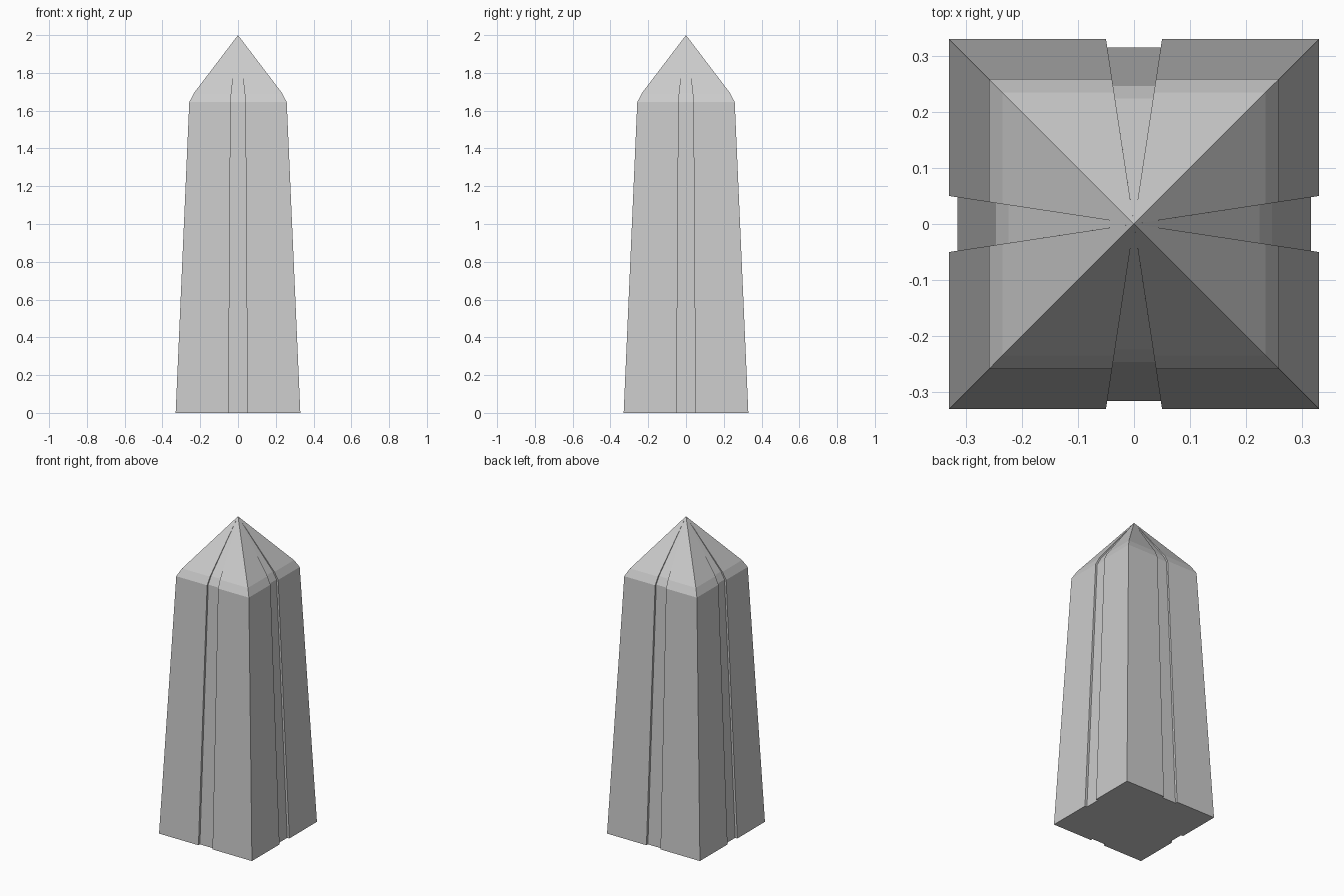
import bpy, bmesh
from mathutils import Matrix

if "Cube" in bpy.data.objects:
    bpy.data.objects.remove(bpy.data.objects["Cube"])

# One side of the square section, with its shallow central groove
HALF, GROOVE, FLOOR = 0.33, 0.05, 0.315
side = [(-HALF, -HALF), (-GROOVE, -HALF), (-GROOVE, -FLOOR),
        (GROOVE, -FLOOR), (GROOVE, -HALF)]

# Taper rings: (height, half width)
rings_spec = [(0.0, 0.33), (1.645, 0.258), (1.692, 0.234)]

# Repeat the side four times around the axis
section = []
for k in range(4):
    for x, y in side:
        for _ in range(k):
            x, y = -y, x
        section.append((x, y))

bm = bmesh.new()
rings = []
for z, half in rings_spec:
    s = half / HALF
    rings.append([bm.verts.new((x * s, y * s, z)) for x, y in section])

# Shaft and shoulder
n = len(section)
for low, high in zip(rings, rings[1:]):
    for i in range(n):
        j = (i + 1) % n
        bm.faces.new((low[i], low[j], high[j], high[i]))

# Pointed cap
apex = bm.verts.new((0, 0, 2.0))
for i in range(n):
    bm.faces.new((rings[-1][i], rings[-1][(i + 1) % n], apex))

# Underside
bm.faces.new(rings[0][::-1])
bmesh.ops.recalc_face_normals(bm, faces=bm.faces)

mesh = bpy.data.meshes.new("obelisk")
bm.to_mesh(mesh)
bm.free()
obj = bpy.data.objects.new("obelisk", mesh)
bpy.context.collection.objects.link(obj)
